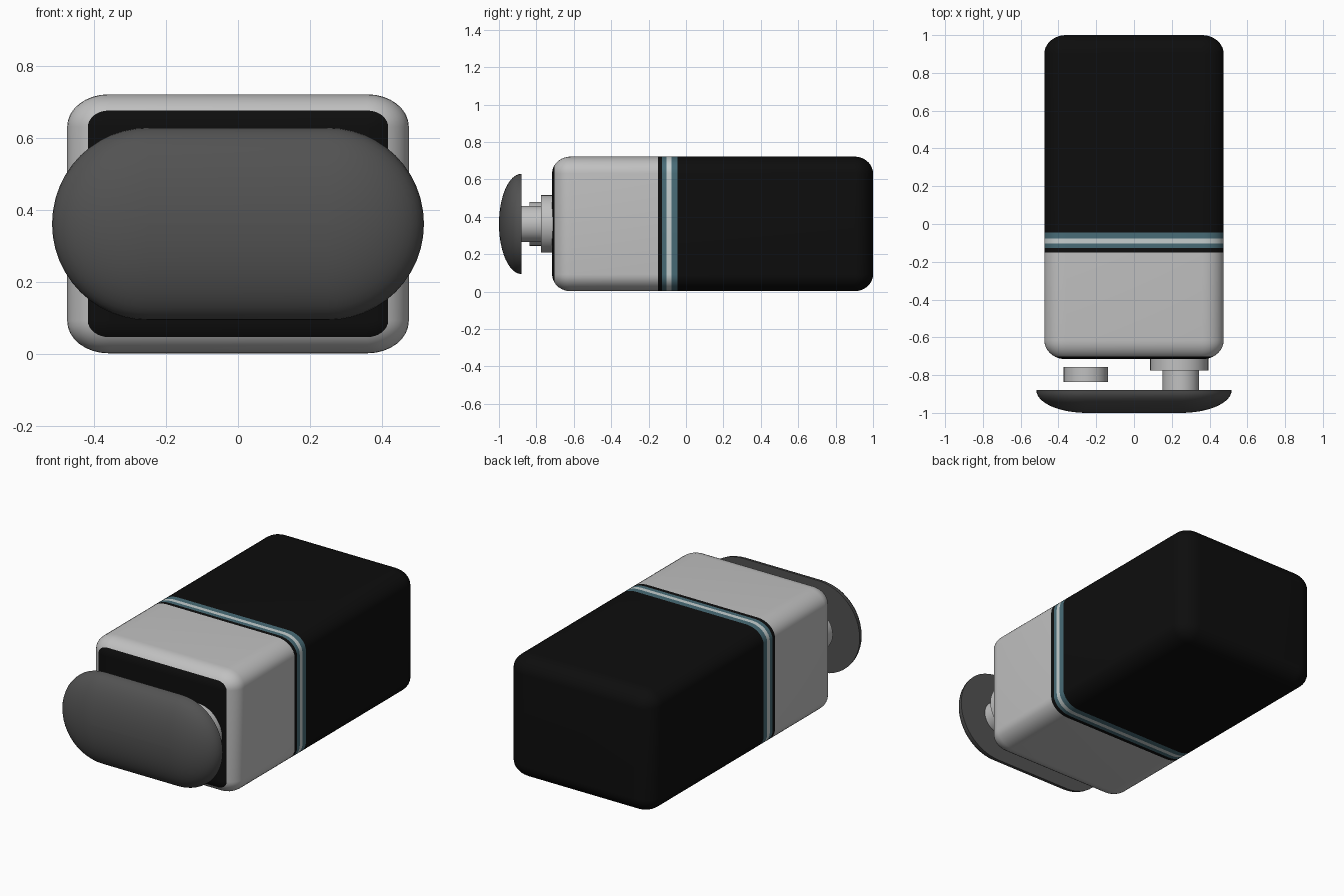
import bpy, bmesh, math

cube = bpy.data.objects.get("Cube")
if cube:
    bpy.data.objects.remove(cube, do_unlink=True)


def material(name, rgb):
    m = bpy.data.materials.new(name)
    m.use_nodes = True
    m.diffuse_color = (*rgb, 1)
    m.node_tree.nodes["Principled BSDF"].inputs["Base Color"].default_value = (*rgb, 1)
    return m


BLACK = material("black", (0.004, 0.004, 0.004))
LIGHT = material("light grey", (0.53, 0.53, 0.53))
TEAL = material("teal", (0.065, 0.15, 0.185))
PALE = material("pale stripe", (0.56, 0.62, 0.62))
DARK = material("dark grey", (0.085, 0.085, 0.085))

CZ = 0.362  # height of the centre line


def outline(hx, hz, rx, rz, y, n=8):
    """Rounded rectangle in the xz plane, half sizes hx, hz, corner radii rx, rz."""
    pts = []
    for k, (sx, sz) in enumerate([(1, 1), (-1, 1), (-1, -1), (1, -1)]):
        for i in range(n + 1):
            a = math.pi / 2 * (k + i / n)
            pts.append((sx * (hx - rx) + rx * math.cos(a), y,
                        CZ + sz * (hz - rz) + rz * math.sin(a)))
    return pts


def loft(name, rings, mats, colour=lambda y: 0, angle=35):
    """Skin consecutive rings, cap both ends, colour each face by its mean y."""
    bm = bmesh.new()
    loops = [[bm.verts.new(p) for p in ring] for ring in rings]
    for a, b in zip(loops, loops[1:]):
        for i in range(len(a)):
            j = (i + 1) % len(a)
            bm.faces.new((a[i], a[j], b[j], b[i]))
    bm.faces.new(loops[0])
    bm.faces.new(loops[-1])
    for f in bm.faces:
        f.material_index = colour(f.calc_center_median().y)
    bmesh.ops.remove_doubles(bm, verts=bm.verts, dist=0.0002)
    bmesh.ops.recalc_face_normals(bm, faces=bm.faces)
    me = bpy.data.meshes.new(name)
    bm.to_mesh(me)
    bm.free()
    for m in mats:
        me.materials.append(m)
    ob = bpy.data.objects.new(name, me)
    bpy.context.collection.objects.link(ob)
    bpy.ops.object.select_all(action="DESELECT")
    ob.select_set(True)
    bpy.context.view_layer.objects.active = ob
    bpy.ops.object.shade_smooth_by_angle(angle=math.radians(angle))
    return ob


# Rounded case with coloured bands around it
HX, HZ, RX, RZ, RY = 0.475, 0.36, 0.115, 0.09, 0.1
FRONT, BACK = -0.716, 1.0
BANDS = [(-0.151, 1), (-0.128, 0), (-0.103, 2), (-0.078, 3), (-0.045, 2)]
PANEL_Y = FRONT + RY * (1 - math.sin(math.radians(60)))


def case_ring(y, t):
    c = 1 - math.cos(t)
    return outline(HX - RX * c, HZ - RZ * c, RX - RX * c * 0.98, RZ - RZ * c * 0.98, y)


def case_colour(y):
    if y < PANEL_Y:
        return 0
    return next((m for end, m in BANDS if y < end), 0)


angles = [math.radians(a) for a in range(0, 91, 10)]
rings = [case_ring(FRONT + RY * (1 - math.sin(t)), t) for t in reversed(angles)]
rings += [case_ring(y, 0) for y, _ in BANDS]
rings += [case_ring(BACK - RY * (1 - math.sin(t)), t) for t in angles]
loft("case", rings, [BLACK, LIGHT, TEAL, PALE], case_colour)

# Domed capsule cover in front, flat on its back
W, H, DEPTH, COVER_BACK = 0.517, 0.268, 0.12, -0.88
rings = []
for i in range(13):
    t = math.pi / 2 * i / 12
    r = max(H * math.cos(t), 0.003)
    rings.append(outline(W - H + r, r, r, r, COVER_BACK - DEPTH * math.sin(t), 12))
loft("front_cover", rings, [DARK])


# Round mounts between the case and the cover
def disc(name, x, r, y0, y1):
    ring = lambda y: [(x + r * math.cos(math.tau * i / 40), y,
                       CZ + r * math.sin(math.tau * i / 40)) for i in range(40)]
    loft(name, [ring(y0), ring(y1)], [LIGHT])


disc("left_mount_base", 0.24, 0.154, -0.775, -0.71)
disc("left_mount_stem", 0.248, 0.097, -0.885, -0.77)
disc("right_mount_disc", -0.255, 0.117, -0.837, -0.758)
